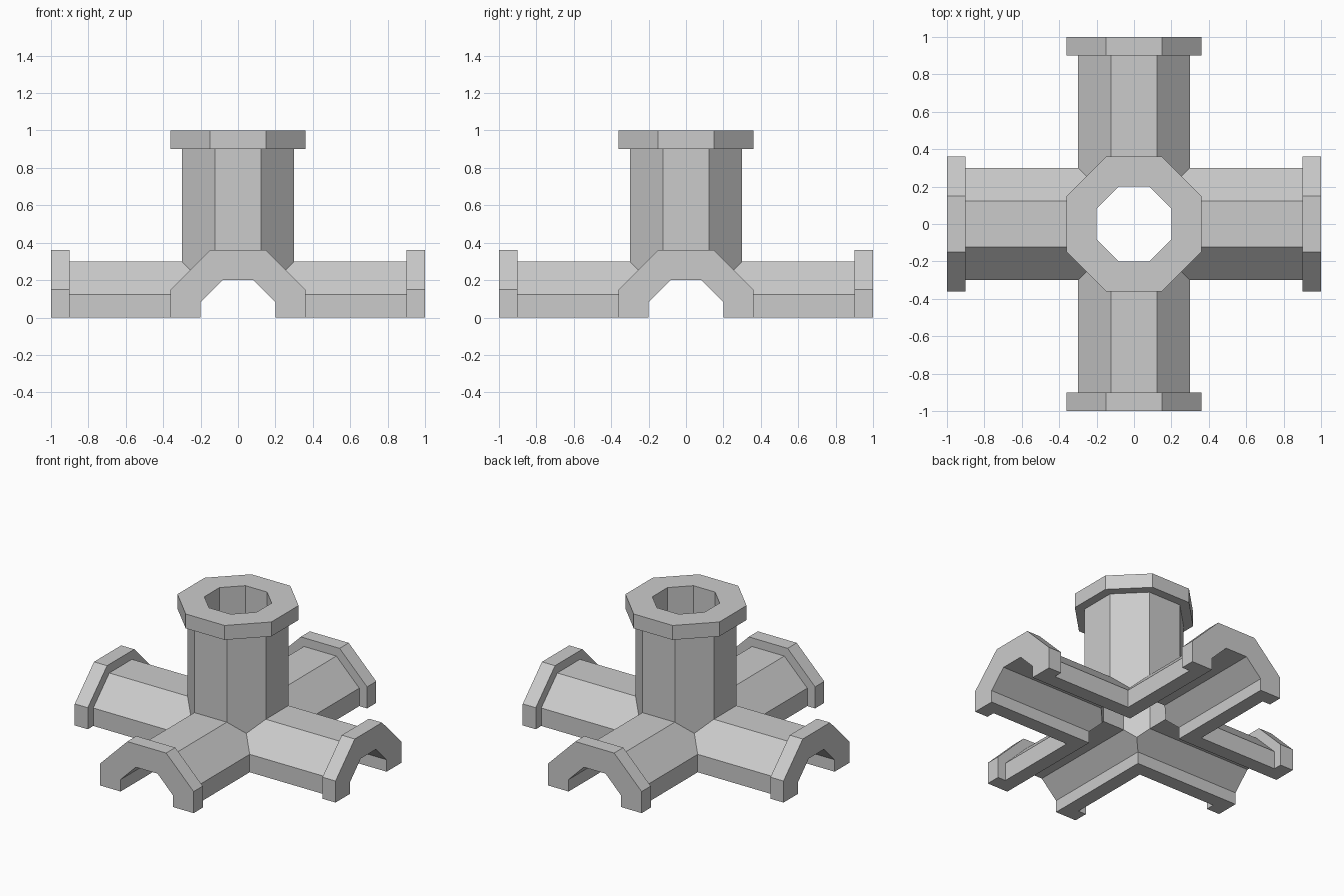
import bpy, math
from mathutils import Matrix

cube = bpy.data.objects.get("Cube")
if cube:
    bpy.data.objects.remove(cube, do_unlink=True)

SIDES = 8
PIPE, COLLAR, BORE = 0.30, 0.36, 0.20      # distances from axis to flat
ALONG = {"x": Matrix.Rotation(math.pi / 2, 4, "Y"),
         "y": Matrix.Rotation(math.pi / 2, 4, "X"),
         "z": Matrix.Identity(4)}

stone = bpy.data.materials.new("light_grey")
stone.use_nodes = True
stone.diffuse_color = (0.6, 0.6, 0.6, 1)
stone.node_tree.nodes["Principled BSDF"].inputs["Base Color"].default_value = (0.6, 0.6, 0.6, 1)


def add_object(name, verts, faces):
    mesh = bpy.data.meshes.new(name)
    mesh.from_pydata(verts, [], faces)
    mesh.materials.append(stone)
    obj = bpy.data.objects.new(name, mesh)
    bpy.context.collection.objects.link(obj)
    return obj


def octagon_solid(name, axis, profile):
    """Closed eight-sided solid from (apothem, position along axis) pairs."""
    verts, faces = [], []
    for apothem, h in profile:
        radius = apothem / math.cos(math.pi / SIDES)
        for i in range(SIDES):
            a = (i + 0.5) * 2 * math.pi / SIDES
            verts.append(ALONG[axis] @ Matrix.Translation((radius * math.cos(a), radius * math.sin(a), h)).translation)
    for k in range(len(profile) - 1):
        for i in range(SIDES):
            j = (i + 1) % SIDES
            low, high = k * SIDES, (k + 1) * SIDES
            faces.append((low + i, low + j, high + j, high + i))
    last = (len(profile) - 1) * SIDES
    faces.append(tuple(reversed(range(SIDES))))
    faces.append(tuple(range(last, last + SIDES)))
    return add_object(name, verts, faces)


def combine(target, tool, operation):
    """Apply a boolean and discard the tool."""
    tool.hide_render = True
    mod = target.modifiers.new("combine", "BOOLEAN")
    mod.operation, mod.object, mod.solver = operation, tool, "EXACT"
    bpy.context.view_layer.update()
    result = bpy.data.meshes.new_from_object(
        target.evaluated_get(bpy.context.evaluated_depsgraph_get()))
    target.modifiers.clear()
    target.data = result
    bpy.data.objects.remove(tool, do_unlink=True)


# Outer shell: two crossing pipes with collars and one upright pipe
half = [(PIPE, 0.9), (COLLAR, 0.9), (COLLAR, 1.0)]
through = [(r, -h) for r, h in reversed(half)] + half
junction = octagon_solid("pipe_junction", "x", through)
combine(junction, octagon_solid("cross_pipe", "y", through), "UNION")
combine(junction, octagon_solid("upright_pipe", "z", [(PIPE, 0.15)] + half), "UNION")

# Hollow bores, joined first and then cut out together
bore = [(BORE, -1.2), (BORE, 1.2)]
bores = octagon_solid("bores", "x", bore)
for axis in "yz":
    combine(bores, octagon_solid("bore", axis, bore), "UNION")
combine(junction, bores, "DIFFERENCE")

# Slice away everything under the ground
bpy.ops.mesh.primitive_cube_add(size=3, location=(0, 0, -1.5))
combine(junction, bpy.context.object, "DIFFERENCE")
junction.data.materials.clear()
junction.data.materials.append(stone)
for face in junction.data.polygons:
    face.material_index = 0
    face.use_smooth = False
